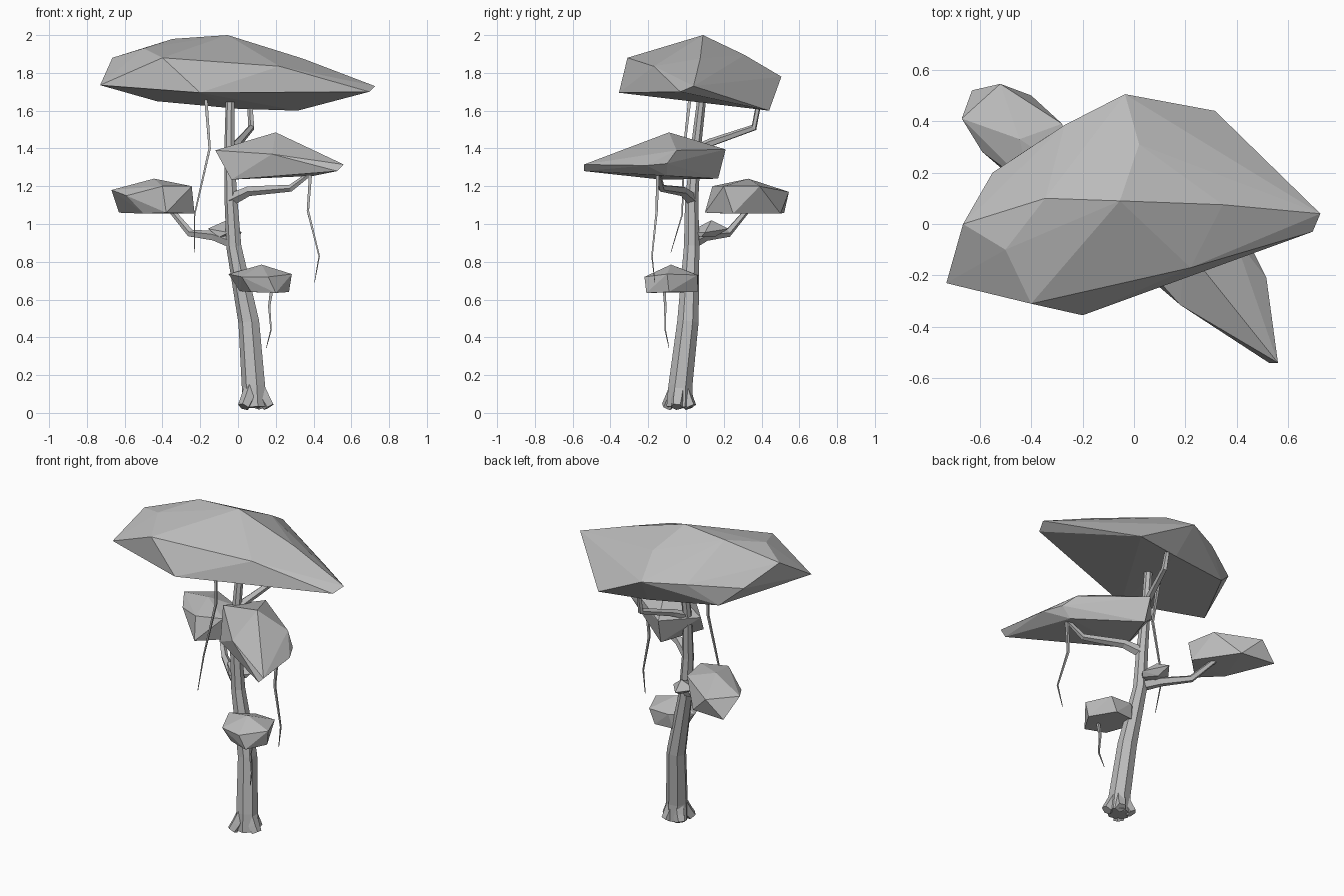
import bpy
import bmesh
from math import cos, sin, tau
from mathutils import Vector

# Remove the default cube
default_cube = bpy.data.objects.get("Cube")
if default_cube:
    bpy.data.objects.remove(default_cube, do_unlink=True)

# Single flat colour
grey = bpy.data.materials.new("plain_grey")
grey.use_nodes = True
grey.diffuse_color = (.5, .5, .5, 1)
shader = grey.node_tree.nodes["Principled BSDF"]
shader.inputs["Base Color"].default_value = (.5, .5, .5, 1)
shader.inputs["Roughness"].default_value = .9


def finish(name, bm):
    """Turn a bmesh into a flat shaded object with outward normals."""
    bmesh.ops.recalc_face_normals(bm, faces=bm.faces[:])
    mesh = bpy.data.meshes.new(name)
    bm.to_mesh(mesh)
    bm.free()
    mesh.materials.append(grey)
    obj = bpy.data.objects.new(name, mesh)
    bpy.context.scene.collection.objects.link(obj)
    return obj


def foliage(name, corners):
    """Faceted leaf mass wrapped around its corner points."""
    bm = bmesh.new()
    for corner in corners:
        bm.verts.new(corner)
    result = bmesh.ops.convex_hull(bm, input=bm.verts[:])
    unused = [v for v in bm.verts if not v.link_faces]
    bmesh.ops.delete(bm, geom=unused, context='VERTS')
    return finish(name, bm)


def limb(name, path, sides=5, start=.03, end=.015, radii=None):
    """Tapered faceted tube along a rising path."""
    bm = bmesh.new()
    points = [Vector(p) for p in path]
    last = len(points) - 1
    rings = []
    for i, point in enumerate(points):
        tangent = points[min(i + 1, last)] - points[max(i - 1, 0)]
        turn = Vector((0, 0, 1)).rotation_difference(tangent.normalized())
        radius = radii[i] if radii else start + (end - start) * i / last
        ring = []
        for k in range(sides):
            angle = tau * (k + .5) / sides
            offset = Vector((cos(angle), sin(angle), 0)) * radius
            ring.append(bm.verts.new(point + turn @ offset))
        rings.append(ring)
    for lower, upper in zip(rings, rings[1:]):
        for k in range(sides):
            n = (k + 1) % sides
            bm.faces.new((lower[k], lower[n], upper[n], upper[k]))
    bm.faces.new(rings[0])
    bm.faces.new(rings[-1])
    return finish(name, bm)


# Trunk, leaning and thinning upwards
limb("trunk",
     [(.09, -.035, .03), (.085, -.03, .14), (.06, .01, .48), (-.02, .03, .88),
      (-.035, .03, 1.12), (-.045, .05, 1.38), (-.04, .085, 1.68)],
     sides=7, radii=[.07, .065, .058, .042, .036, .028, .024])

# Root lobes around the foot
for number, (x, y) in enumerate([(.03, -.1), (.165, -.05), (.12, .025), (.03, .015)]):
    limb("root_%d" % number,
         [(x, y, .032), (x * .7 + .027, y * .7 - .01, .07), (.085, -.03, .18)],
         sides=5, start=.032, end=.04)

# Branches carrying the leaf masses
limb("right_branch",
     [(-.02, .03, .9), (-.12, .1, .935), (-.25, .22, .95), (-.36, .33, 1.08)],
     start=.035)
limb("left_branch",
     [(-.035, .03, 1.13), (.06, -.02, 1.175), (.28, -.13, 1.19), (.4, -.15, 1.28)],
     start=.035, end=.012)
limb("back_branch",
     [(-.04, .05, 1.39), (0, .13, 1.43), (.07, .36, 1.51), (.065, .385, 1.64)],
     start=.027, end=.014)

# Hanging vines, from the tip upwards
limb("right_vine",
     [(-.23, -.08, .85), (-.23, -.02, 1.05), (-.15, -.01, 1.4), (-.17, .02, 1.66)],
     sides=4, start=.002, end=.012)
limb("left_vine",
     [(.405, -.165, .69), (.43, -.18, .83), (.37, -.155, 1.07), (.385, -.15, 1.28)],
     sides=4, start=.002, end=.012)
limb("front_vine",
     [(.15, -.09, .345), (.175, -.11, .44), (.165, -.11, .565), (.18, -.115, .66)],
     sides=4, start=.002, end=.012)

# Large crown
foliage("crown", [
    (-.73, -.23, 1.735), (-.4, -.31, 1.88), (-.2, -.355, 1.695),
    (.725, .04, 1.73), (.695, -.03, 1.7), (.315, .44, 1.6),
    (-.035, .505, 1.78), (-.27, .385, 1.78), (-.55, .2, 1.76),
    (-.665, 0, 1.88), (-.055, .09, 2), (-.345, .1, 1.98),
    (-.5, -.1, 1.93), (.345, .075, 1.875), (.02, .31, 1.895),
    (.22, -.17, 1.835), (-.43, .28, 1.65), (0, .38, 1.61)])

# Middle leaf mass, stretched towards the front left
foliage("front_foliage", [
    (.56, -.54, 1.315), (.525, -.54, 1.28), (.2, -.09, 1.485),
    (-.12, .02, 1.39), (-.035, -.13, 1.235), (.05, .21, 1.395),
    (.06, .17, 1.24), (.39, -.05, 1.39), (.46, -.1, 1.32),
    (.515, -.21, 1.31), (.18, -.315, 1.37), (.4, -.1, 1.255)])

# Leaf mass at the back right
foliage("back_foliage", [
    (-.67, .41, 1.18), (-.52, .545, 1.17), (-.28, .39, 1.2),
    (-.245, .2, 1.2), (-.4, .14, 1.2), (-.59, .28, 1.15),
    (-.63, .52, 1.06), (-.4, .5, 1.055), (-.23, .25, 1.055),
    (-.38, .1, 1.06), (-.5, .23, 1.055), (-.445, .33, 1.24)])

# Low leaf mass in front of the trunk
foliage("low_foliage", [
    (.125, -.08, .785), (-.05, -.02, .735), (.02, -.19, .72),
    (.16, -.22, .72), (.285, -.1, .735), (.22, .06, .73), (.08, .065, .73),
    (.01, -.03, .645), (.07, -.17, .64), (.2, -.21, .635),
    (.27, -.09, .64), (.18, .06, .64), (.06, .05, .64)])

# Small tuft behind the trunk
foliage("small_tuft", [
    (-.16, .12, .975), (-.06, .135, 1.02), (.02, .1, .955),
    (-.05, .01, .955), (-.08, .225, .975), (-.1, .05, .93),
    (0, .08, .93), (-.06, .15, .93)])
